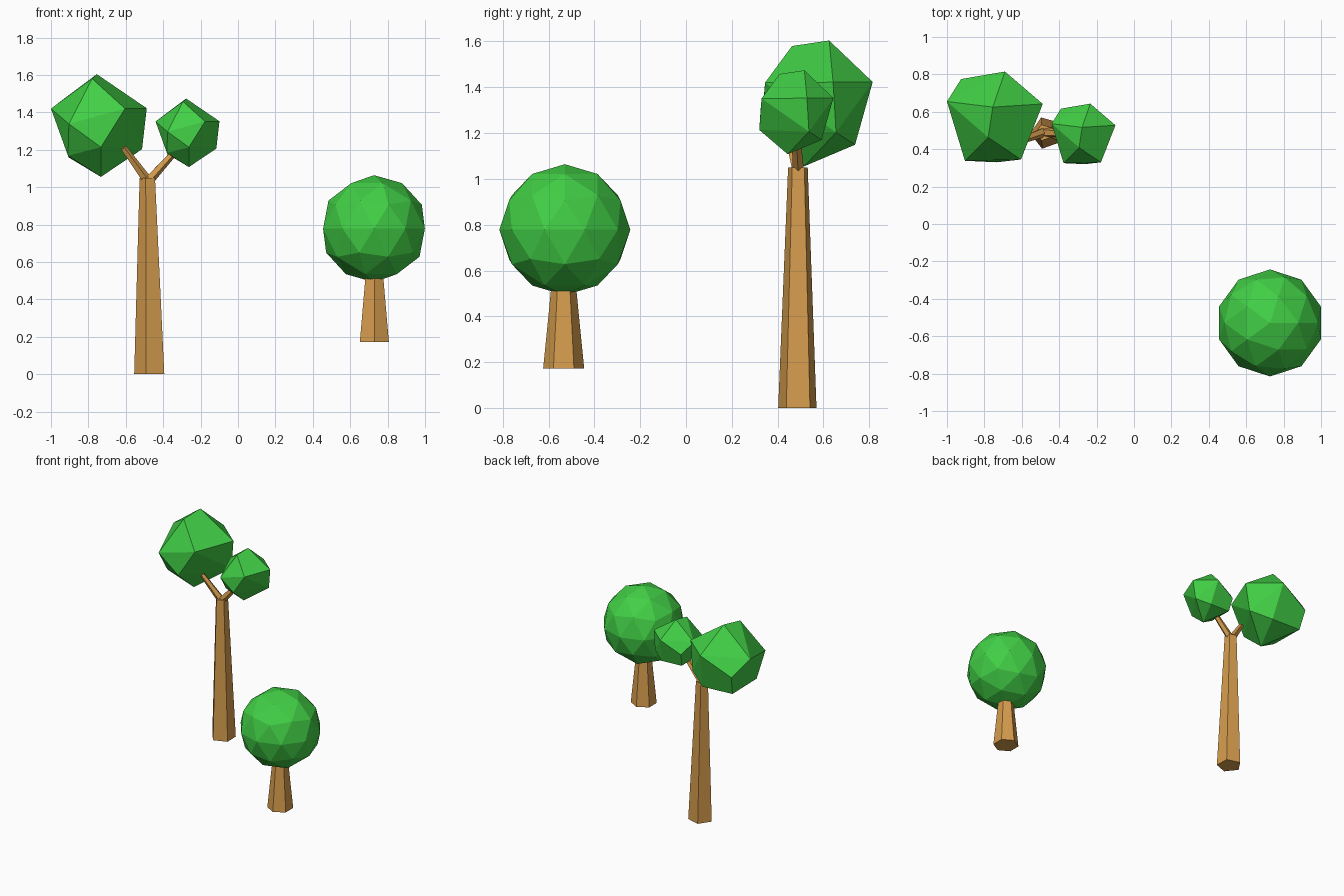
import bpy, bmesh, math
from mathutils import Vector

if "Cube" in bpy.data.objects:
    bpy.data.objects.remove(bpy.data.objects["Cube"])


def material(name, color):
    m = bpy.data.materials.new(name)
    m.diffuse_color = color
    m.use_nodes = True
    m.node_tree.nodes["Principled BSDF"].inputs["Base Color"].default_value = m.diffuse_color
    return m


LEAF = material("leaf_green", (0.053, 0.62, 0.06, 1))
BARK = material("bark_brown", (0.67, 0.335, 0.075, 1))


def finish(name, bm, mat):
    bmesh.ops.recalc_face_normals(bm, faces=bm.faces)
    mesh = bpy.data.meshes.new(name)
    bm.to_mesh(mesh)
    bm.free()
    mesh.materials.append(mat)
    obj = bpy.data.objects.new(name, mesh)
    bpy.context.collection.objects.link(obj)
    return obj


def limb(name, start, end, r0, r1, sides, first_angle):
    """Tapered prism; near-vertical limbs keep level ends."""
    a, b = Vector(start), Vector(end)
    d = (b - a).normalized()
    tilt = Vector((0, 0, 1)).rotation_difference(d).to_matrix()
    if d.z > 0.95:
        tilt.identity()
    bm = bmesh.new()
    rings = []
    for c, r in ((a, r0), (b, r1)):
        ring = []
        for i in range(sides):
            t = math.radians(first_angle) + i * math.tau / sides
            ring.append(bm.verts.new(c + tilt @ Vector((r * math.cos(t), r * math.sin(t), 0))))
        rings.append(ring)
    for i in range(sides):
        j = (i + 1) % sides
        bm.faces.new((rings[0][i], rings[0][j], rings[1][j], rings[1][i]))
    for ring in rings:
        bm.faces.new(ring)
    return finish(name, bm, BARK)


# Chunky leaf clump, offsets from its centre
CLUMP = [
    (-.011, .055, .271), (-.036, -.107, .247),
    (.140, -.225, .087), (.256, .072, .089), (.054, .245, .090),
    (-.256, .085, .087), (-.160, -.232, .005), (-.180, .205, -.030),
    (.011, -.240, -.119), (.231, .085, -.130), (.090, .168, -.184),
    (-.160, .164, -.175), (-.165, -.120, -.165), (.011, -.054, -.278),
]


def clump(name, centre, scale):
    bm = bmesh.new()
    for p in CLUMP:
        bm.verts.new(Vector(centre) + Vector(p) * scale)
    bmesh.ops.convex_hull(bm, input=bm.verts[:])
    bmesh.ops.dissolve_limit(bm, angle_limit=math.radians(4), verts=bm.verts[:], edges=bm.edges[:])
    return finish(name, bm, LEAF)


# Tall forked tree
limb("tall_trunk", (-.467, .487, 0), (-.481, .489, 1.05), .088, .045, 5, 182)
limb("left_branch", (-.485, .49, 1.035), (-.612, .445, 1.21), .027, .018, 5, 0)
limb("right_branch", (-.478, .49, 1.035), (-.32, .48, 1.21), .027, .018, 5, 0)
clump("large_leaf_clump", (-.744, .57, 1.333), 1.0)
clump("small_leaf_clump", (-.27, .48, 1.293), .667)

# Short round tree
limb("short_trunk", (.729, -.534, .173), (.729, -.534, .60), .0895, .047, 6, 90)
bm = bmesh.new()
bmesh.ops.create_icosphere(bm, subdivisions=2, radius=.286)
for v in bm.verts:
    v.co += Vector((.727, -.529, .778))
finish("round_crown", bm, LEAF)
